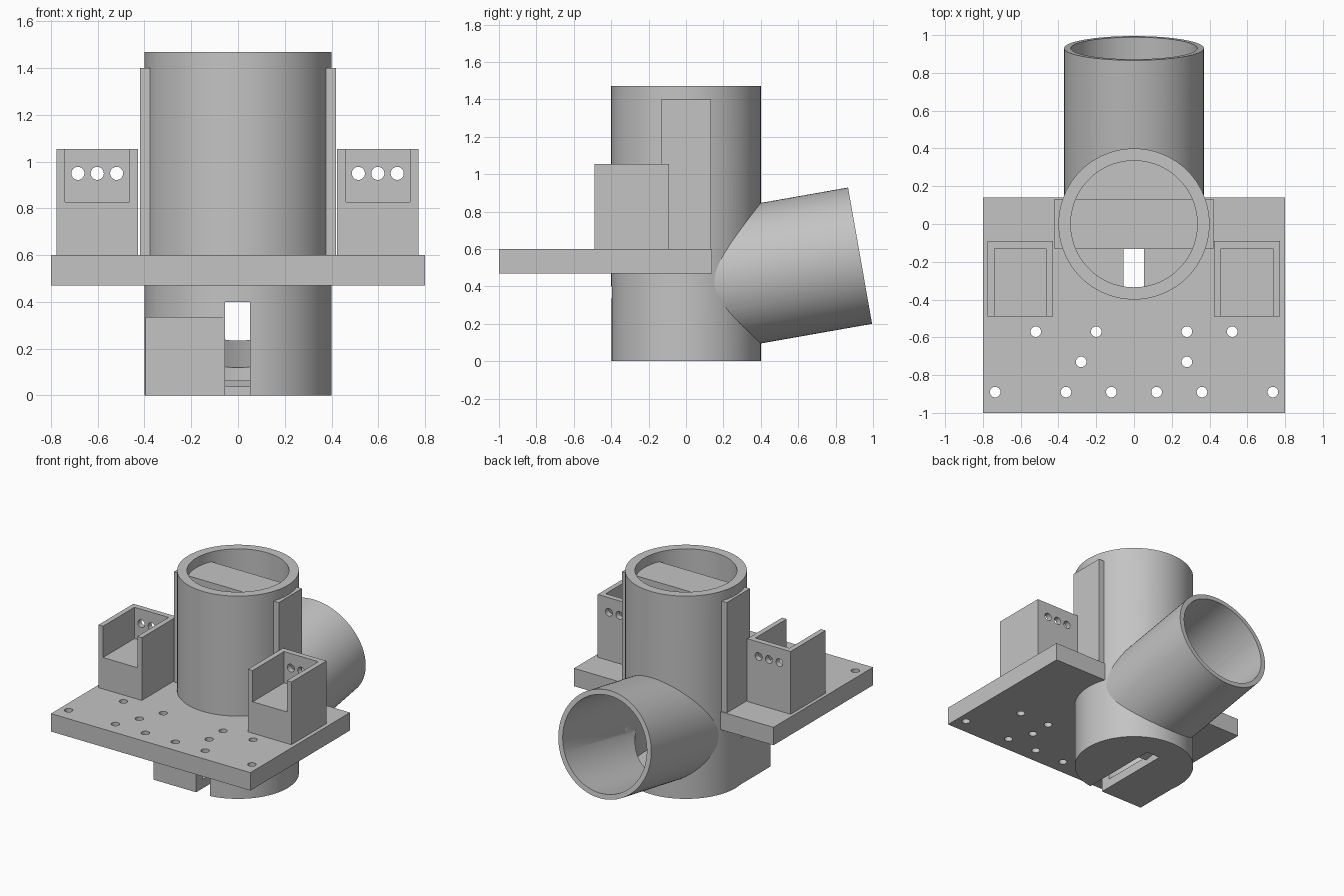
import bpy
from math import radians, cos, sin
from mathutils import Vector

cube = bpy.data.objects.get("Cube")
if cube:
    bpy.data.objects.remove(cube, do_unlink=True)

grey = bpy.data.materials.new("plain grey")
grey.use_nodes = True
colour = (0.55, 0.55, 0.55, 1)
grey.diffuse_color = colour
bsdf = next(n for n in grey.node_tree.nodes if n.type == 'BSDF_PRINCIPLED')
bsdf.inputs["Base Color"].default_value = colour


def finish(obj, name):
    obj.name = name
    obj.data.materials.clear()
    obj.data.materials.append(grey)
    return obj


def box(name, low, high):
    low, high = Vector(low), Vector(high)
    bpy.ops.mesh.primitive_cube_add(size=1, location=(low + high) / 2)
    obj = bpy.context.object
    obj.scale = high - low
    bpy.ops.object.transform_apply(location=True, rotation=True, scale=True)
    return finish(obj, name)


def rod(name, start, end, radius, sides=96):
    start, end = Vector(start), Vector(end)
    axis = end - start
    bpy.ops.mesh.primitive_cylinder_add(
        vertices=sides, radius=radius, depth=axis.length, location=(start + end) / 2,
        rotation=axis.to_track_quat('Z', 'Y').to_euler())
    bpy.ops.object.transform_apply(location=True, rotation=True, scale=True)
    return finish(bpy.context.object, name)


def combine(obj, other, operation='DIFFERENCE'):
    mod = obj.modifiers.new("combine", 'BOOLEAN')
    mod.operation = operation
    mod.solver = 'EXACT'
    mod.object = other
    bpy.ops.object.select_all(action='DESELECT')
    obj.select_set(True)
    bpy.context.view_layer.objects.active = obj
    bpy.ops.object.modifier_apply(modifier=mod.name)


# Shared cutters
tilt = radians(10)
origin = Vector((0, 0, 0.40))
outward = Vector((0, cos(tilt), sin(tilt)))
branch_end = origin + outward * 0.945
main_bore = rod("main_bore", (0, 0, 0.065), (0, 0, 1.6), 0.335)
branch_bore = rod("branch_bore", origin, origin + outward * 1.1, 0.335)
window = box("window_cutter", (-0.42, -0.133, 0.60), (0.42, 0.133, 1.40))
slot = box("slot_cutter", (-0.055, -0.6, -0.1), (0.052, 0.2, 0.40))
cutters = [main_bore, branch_bore, window, slot]

# Upright tube with a square corner at its foot
main_tube = rod("main_tube", (0, 0, 0), (0, 0, 1.47), 0.40)
corner = box("corner_block", (-0.395, -0.401, 0), (-0.02, 0, 0.335))
combine(main_tube, corner, 'UNION')
cutters.append(corner)
for cutter in (main_bore, branch_bore, window, slot):
    combine(main_tube, cutter)

# Tilted rear tube
branch_tube = rod("branch_tube", origin, branch_end, 0.37)
for cutter in (main_bore, branch_bore, window):
    combine(branch_tube, cutter)

# Drilled mounting plate
plate = box("mounting_plate", (-0.80, -1.0, 0.47), (0.80, 0.14, 0.60))
combine(plate, main_bore)
combine(plate, branch_bore)
rows = {-0.57: (-0.52, -0.20, 0.28, 0.52),
        -0.73: (-0.28, 0.28),
        -0.89: (-0.735, -0.36, -0.12, 0.12, 0.36, 0.735)}
for y, columns in rows.items():
    for x in columns:
        drill = rod("drill", (x, y, 0.4), (x, y, 0.7), 0.028, 32)
        combine(plate, drill)
        cutters.append(drill)

# Open-fronted holders with three holes in the back wall
parts = [main_tube, branch_tube, plate]
for name, cx in (("right_holder", -0.602), ("left_holder", 0.598)):
    holder = box(name, (cx - 0.174, -0.49, 0.60), (cx + 0.174, -0.09, 1.055))
    pocket = box("pocket_cutter", (cx - 0.137, -0.6, 0.828), (cx + 0.137, -0.13, 1.2))
    combine(holder, pocket)
    cutters.append(pocket)
    for dx in (-0.083, 0, 0.083):
        drill = rod("drill", (cx + dx, -0.2, 0.95), (cx + dx, 0, 0.95), 0.028, 32)
        combine(holder, drill)
        cutters.append(drill)
    parts.append(holder)

for cutter in cutters:
    bpy.data.objects.remove(cutter, do_unlink=True)

# Smooth the round walls, keep edges crisp
bpy.ops.object.select_all(action='DESELECT')
for part in parts:
    part.select_set(True)
bpy.context.view_layer.objects.active = main_tube
bpy.ops.object.shade_smooth_by_angle(angle=radians(30))
